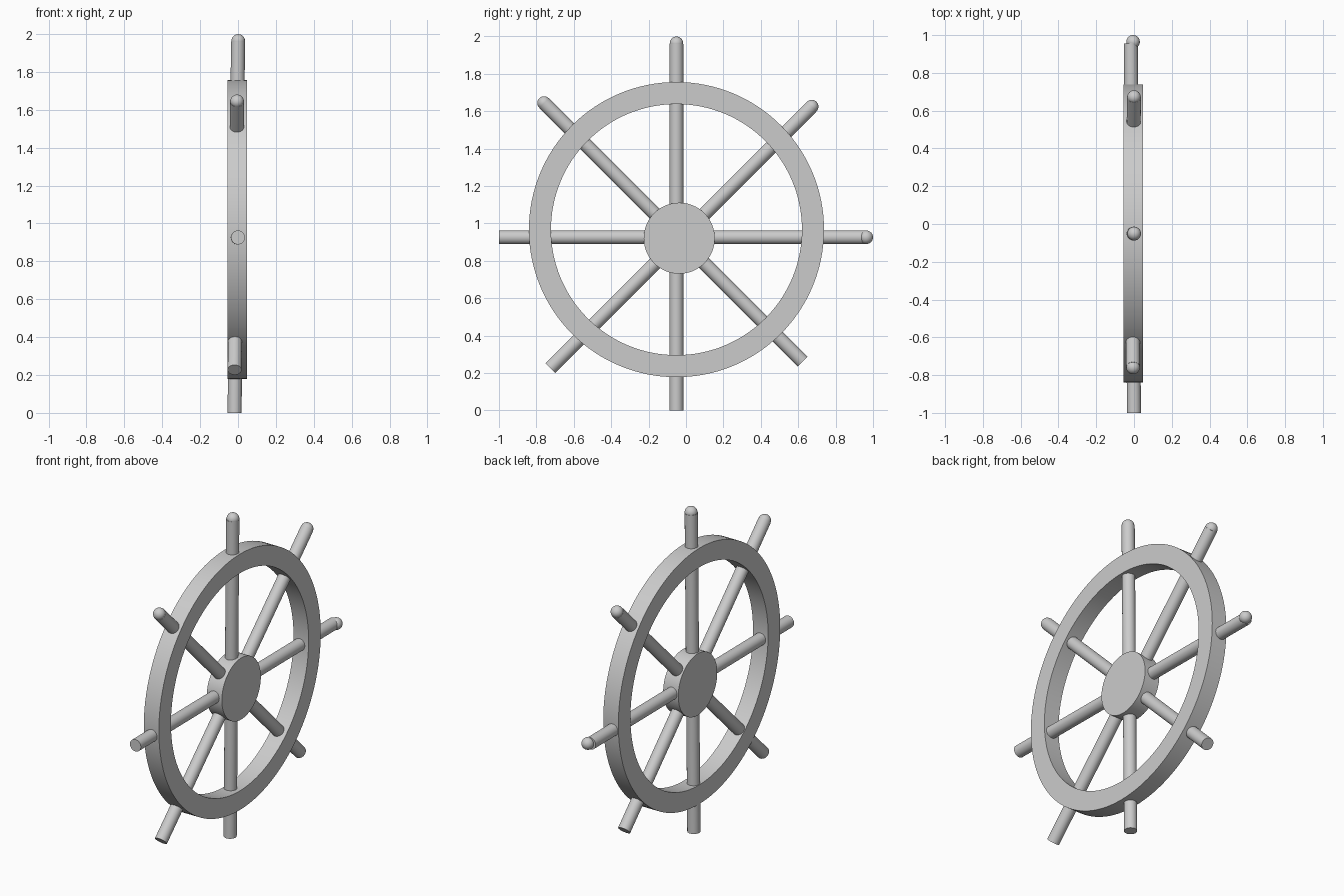
import bpy, bmesh, math
from mathutils import Vector, Matrix

if "Cube" in bpy.data.objects:
    bpy.data.objects.remove(bpy.data.objects["Cube"])


def add_object(name, bm):
    bmesh.ops.recalc_face_normals(bm, faces=bm.faces)
    mesh = bpy.data.meshes.new(name)
    bm.to_mesh(mesh)
    bm.free()
    obj = bpy.data.objects.new(name, mesh)
    bpy.context.collection.objects.link(obj)
    bpy.ops.object.select_all(action='DESELECT')
    obj.select_set(True)
    bpy.context.view_layer.objects.active = obj
    bpy.ops.object.shade_smooth_by_angle(angle=math.radians(35))
    return obj


def cylinder(bm, start, end, radius, sides):
    a, b = Vector(start), Vector(end)
    turn = (b - a).to_track_quat('Z', 'Y').to_matrix().to_4x4()
    bmesh.ops.create_cone(bm, cap_ends=True, segments=sides, radius1=radius, radius2=radius,
                          depth=(b - a).length, matrix=Matrix.Translation((a + b) / 2) @ turn)


X0, X1 = -0.055, 0.048

# Rim: rectangular section spun round the x axis
bm = bmesh.new()
cy, cz, r_in, r_out = -0.051, 0.967, 0.671, 0.789
section = [(X0, r_in), (X1, r_in), (X1, r_out), (X0, r_out)]
verts = [bm.verts.new((x, cy, cz + r)) for x, r in section]
edges = [bm.edges.new((verts[i], verts[(i + 1) % 4])) for i in range(4)]
bmesh.ops.spin(bm, geom=verts + edges, cent=(0, cy, cz), axis=(1, 0, 0),
               angle=math.tau, steps=128, use_merge=True)
bmesh.ops.remove_doubles(bm, verts=bm.verts, dist=1e-4)
add_object("rim", bm)

# Hub
bm = bmesh.new()
cylinder(bm, (X0, -0.036, 0.921), (X1, -0.036, 0.921), 0.19, 64)
add_object("hub", bm)

# Spokes: full-width rods, each with a ball on its upper or right end
spokes = {
    "vertical": ((-0.018, -0.051, 0), (0, -0.051, 1.96), (0.001, -0.051, 1.963)),
    "horizontal": ((0, -1, 0.926), (-0.017, 0.957, 0.926), (-0.005, 0.964, 0.926)),
    "rising": ((-0.018, -0.725, 0.227), (0, 0.67, 1.622), (0, 0.672, 1.625)),
    "falling": ((-0.014, 0.623, 0.262), (-0.005, -0.757, 1.642), (-0.005, -0.759, 1.644)),
}
for name, (start, end, ball) in spokes.items():
    bm = bmesh.new()
    cylinder(bm, start, end, 0.037, 32)
    add_object(name + "_spoke", bm)
    bm = bmesh.new()
    bmesh.ops.create_uvsphere(bm, u_segments=32, v_segments=16, radius=0.036,
                              matrix=Matrix.Translation(ball))
    add_object(name + "_handle_ball", bm)
